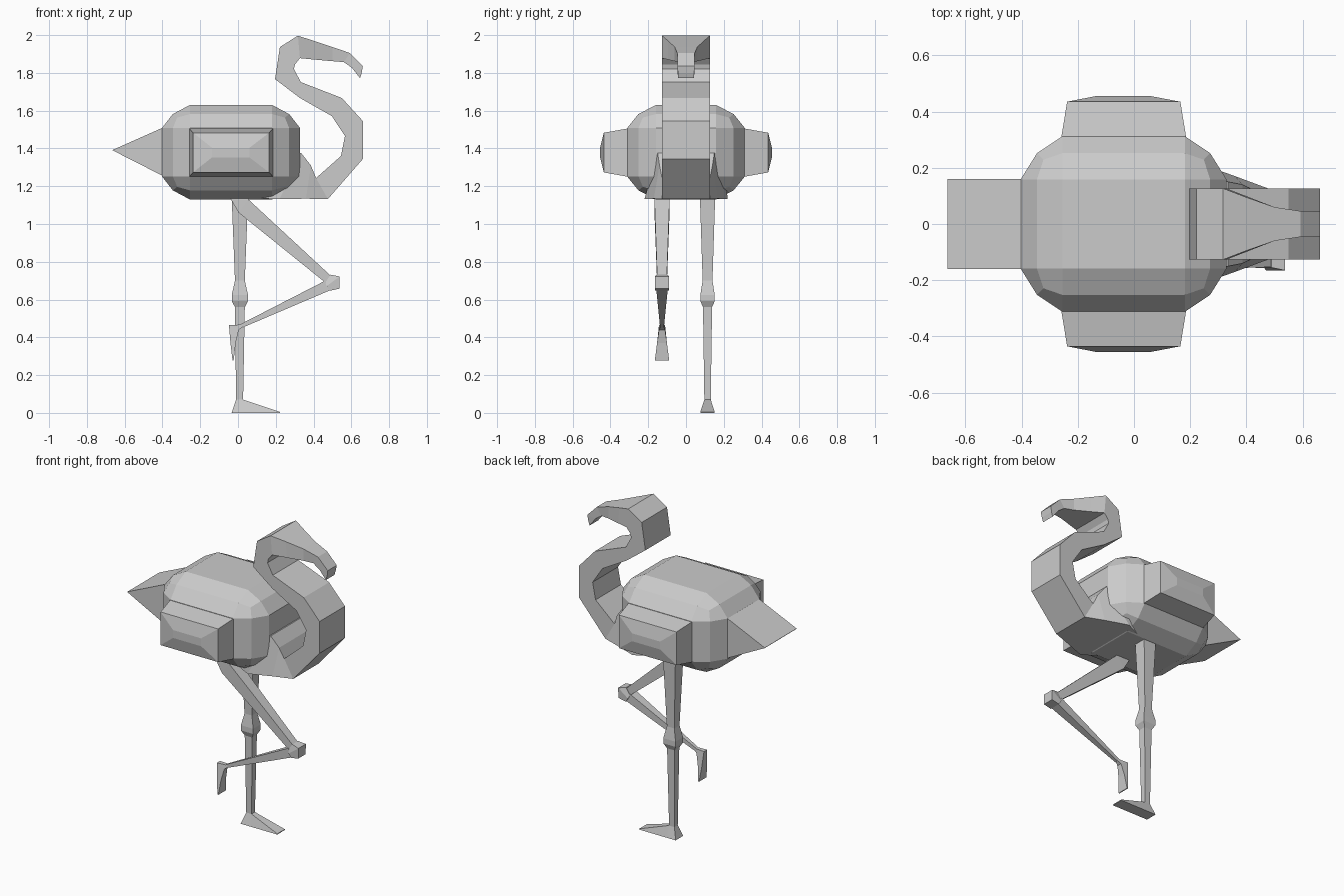
import bpy, bmesh


def finish(name, bm):
    bmesh.ops.recalc_face_normals(bm, faces=bm.faces[:])
    me = bpy.data.meshes.new(name)
    bm.to_mesh(me)
    bm.free()
    ob = bpy.data.objects.new(name, me)
    bpy.context.collection.objects.link(ob)
    return ob


def loft(name, rings):
    """Bridge a list of equal-sized closed rings and cap both ends."""
    bm = bmesh.new()
    rows = [[bm.verts.new(p) for p in r] for r in rings]
    n = len(rows[0])
    for a, b in zip(rows, rows[1:]):
        for i in range(n):
            j = (i + 1) % n
            bm.faces.new((a[i], a[j], b[j], b[i]))
    bm.faces.new(rows[0])
    bm.faces.new(rows[-1])
    return finish(name, bm)


def limb(name, yc, sections):
    """Sections: (ax, az, bx, bz, half width at a[, half width at b])."""
    rings = []
    for s in sections:
        ax, az, bx, bz, wa = s[:5]
        wb = s[-1]
        rings.append([(ax, yc - wa, az), (ax, yc + wa, az),
                      (bx, yc + wb, bz), (bx, yc - wb, bz)])
    return loft(name, rings)


# Body: bevelled cube, stretched along x
bm = bmesh.new()
bmesh.ops.create_cube(bm, size=2)
bmesh.ops.bevel(bm, geom=bm.edges[:], offset=0.49, segments=2,
                profile=0.37, affect='EDGES')
for v in bm.verts:
    x, y, z = v.co
    v.co = (-0.037 + 0.302 * x + (0.064 if x > 0 else -0.064 if x < 0 else 0),
            0.312 * y, 1.38 + 0.25 * z)
finish("body", bm)

# Wings: tapered pads with a slightly bulging outer face
for side, label in ((1, "left"), (-1, "right")):
    rings = []
    for x0, x1, hz, y in ((-.258, .185, .127, .28), (-.258, .185, .127, .312),
                          (-.238, .165, .105, .435), (-.137, .06, .025, .455)):
        rings.append([(x0, side * y, 1.378 - hz), (x1, side * y, 1.378 - hz),
                      (x1, side * y, 1.378 + hz), (x0, side * y, 1.378 + hz)])
    loft(label + "_wing", rings)

# Tail wedge
limb("tail", 0, [(-.38, 1.51, -.38, 1.255, .16), (-.403, 1.508, -.403, 1.257, .16),
                 (-.664, 1.392, -.664, 1.39, .16)])

# Chest joining the body to the neck
limb("chest", 0, [(.20, 1.40, .12, 1.135, .20, .17),
                  (.335, 1.375, .22, 1.132, .15, .22),
                  (.386, 1.31, .36, 1.134, .14, .17),
                  (.413, 1.243, .476, 1.132, .127)])

# S-shaped neck, head and bent beak
limb("neck_and_head", 0, [
    (.413, 1.243, .476, 1.132, .127),
    (.545, 1.36, .661, 1.344, .127),
    (.566, 1.466, .661, 1.545, .127),
    (.497, 1.571, .55, 1.667, .127),
    (.328, 1.667, .333, 1.751, .127),
    (.196, 1.767, .296, 1.82, .127),
    (.222, 1.937, .302, 1.845, .127),
    (.317, 1.997, .328, 1.878, .127),
    (.40, 1.97, .41, 1.87, .095),
    (.50, 1.937, .50, 1.862, .06),
    (.593, 1.905, .56, 1.857, .046),
    (.661, 1.836, .603, 1.827, .045),
    (.655, 1.80, .646, 1.772, .043)])

# Standing leg and foot
limb("standing_leg", .114, [
    (-.035, 1.20, .055, 1.20, .041),
    (-.033, 1.13, .053, 1.13, .040),
    (-.016, .70, .036, .70, .026),
    (-.033, .625, .053, .625, .038),
    (-.033, .592, .053, .592, .038),
    (-.016, .56, .036, .56, .024),
    (-.010, .07, .027, .07, .017)])
limb("standing_foot", .114, [
    (-.010, .07, -.034, 0, .017, .038),
    (.027, .07, .03, 0, .017, .038),
    (.222, .005, .222, 0, .038)])

# Folded leg: thigh, knee, shin and hanging foot
FY = -.127
limb("folded_thigh", FY, [
    (.02, 1.19, -.06, 1.17, .040),
    (.055, 1.13, .003, 1.06, .040),
    (.49, .727, .462, .69, .026)])
limb("folded_knee", FY, [
    (.49, .732, .462, .69, .028),
    (.538, .722, .470, .672, .038),
    (.538, .658, .487, .647, .036)])
limb("folded_shin", FY, [
    (.462, .70, .490, .650, .030),
    (.01, .468, .025, .452, .010)])
limb("folded_foot", FY, [
    (.025, .467, .02, .452, .010),
    (-.048, .466, .004, .44, .016),
    (-.040, .37, -.012, .37, .026),
    (-.029, .278, -.023, .278, .038)])
